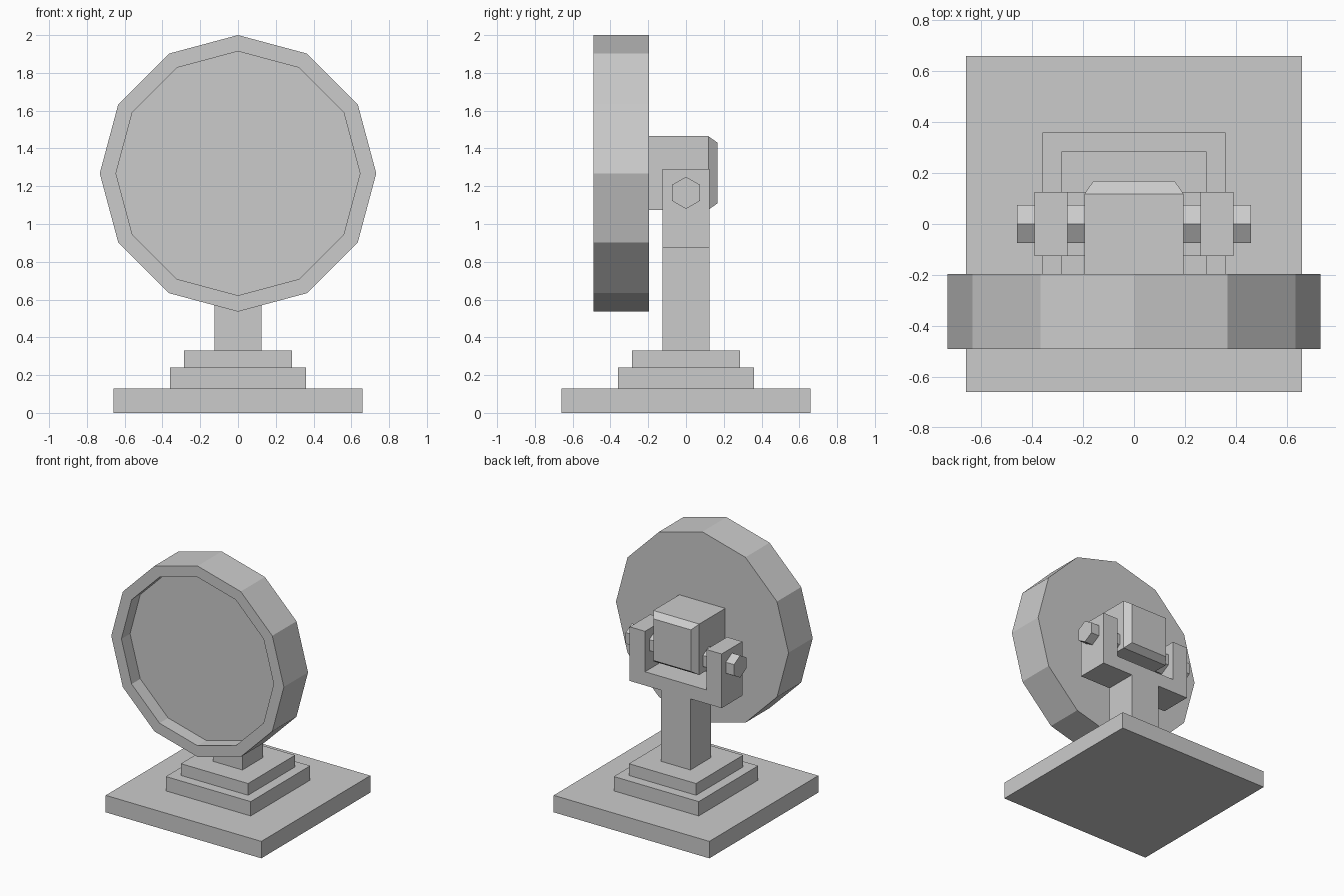
import bpy, bmesh
from math import sin, cos, pi
from mathutils import Vector

if "Cube" in bpy.data.objects:
    bpy.data.objects.remove(bpy.data.objects["Cube"])


def prism(name, points, depth, edit=None):
    """Extrude a closed planar outline along depth; edit(bm, end_face) adds detail."""
    bm = bmesh.new()
    start = bm.faces.new([bm.verts.new(p) for p in points])
    new = bmesh.ops.extrude_face_region(bm, geom=[start], use_keep_orig=True)["geom"]
    bmesh.ops.translate(bm, verts=[v for v in new if isinstance(v, bmesh.types.BMVert)], vec=depth)
    end = next(f for f in new if isinstance(f, bmesh.types.BMFace))
    bmesh.ops.recalc_face_normals(bm, faces=bm.faces[:])
    if edit:
        edit(bm, end)
        bmesh.ops.recalc_face_normals(bm, faces=bm.faces[:])
    mesh = bpy.data.meshes.new(name)
    bm.to_mesh(mesh)
    bm.free()
    obj = bpy.data.objects.new(name, mesh)
    bpy.context.collection.objects.link(obj)
    return obj


def square_block(name, half, z0, z1):
    outline = [(-half, -half, z0), (half, -half, z0), (half, half, z0), (-half, half, z0)]
    return prism(name, outline, (0, 0, z1 - z0))


# Stepped base and post
square_block("base_plate", 0.66, 0, 0.13)
square_block("middle_step", 0.36, 0.13, 0.24)
square_block("top_step", 0.285, 0.24, 0.33)
square_block("post", 0.125, 0.33, 0.875)

# U-shaped yoke
half_u = [(0.39, 0.875), (0.39, 1.29), (0.26, 1.29), (0.26, 0.98)]
u = half_u + [(-x, z) for x, z in reversed(half_u)]
prism("yoke", [(x, -0.125, z) for x, z in u], (0, 0.25, 0))

# Hexagonal pivot axle
hexagon = [(-0.46, 0.085 * sin(i * pi / 3), 1.165 + 0.085 * cos(i * pi / 3)) for i in range(6)]
prism("pivot_axle", hexagon, (0.92, 0, 0))


# Lamp housing with chamfered back
def chamfer_back(bm, face):
    bmesh.ops.inset_region(bm, faces=[face], thickness=0.05)
    bmesh.ops.translate(bm, verts=face.verts[:], vec=(0, 0.05, 0))


box = [(-0.195, 1.075), (0.195, 1.075), (0.195, 1.465), (-0.195, 1.465)]
prism("rear_housing", [(x, -0.2, z) for x, z in box], (0, 0.318, 0), chamfer_back)


# Twelve-sided lamp head with recessed front
def recess_front(bm, face):
    bmesh.ops.inset_region(bm, faces=[face], thickness=0.086)
    rim = bmesh.ops.extrude_discrete_faces(bm, faces=[face])["faces"]
    bmesh.ops.translate(bm, verts=rim[0].verts[:], vec=Vector((0, 0.105, 0)))


ring = [(0.732 * sin(i * pi / 6), -0.197, 1.268 + 0.732 * cos(i * pi / 6)) for i in range(12)]
prism("lamp_head", ring, (0, -0.293, 0), recess_front)
